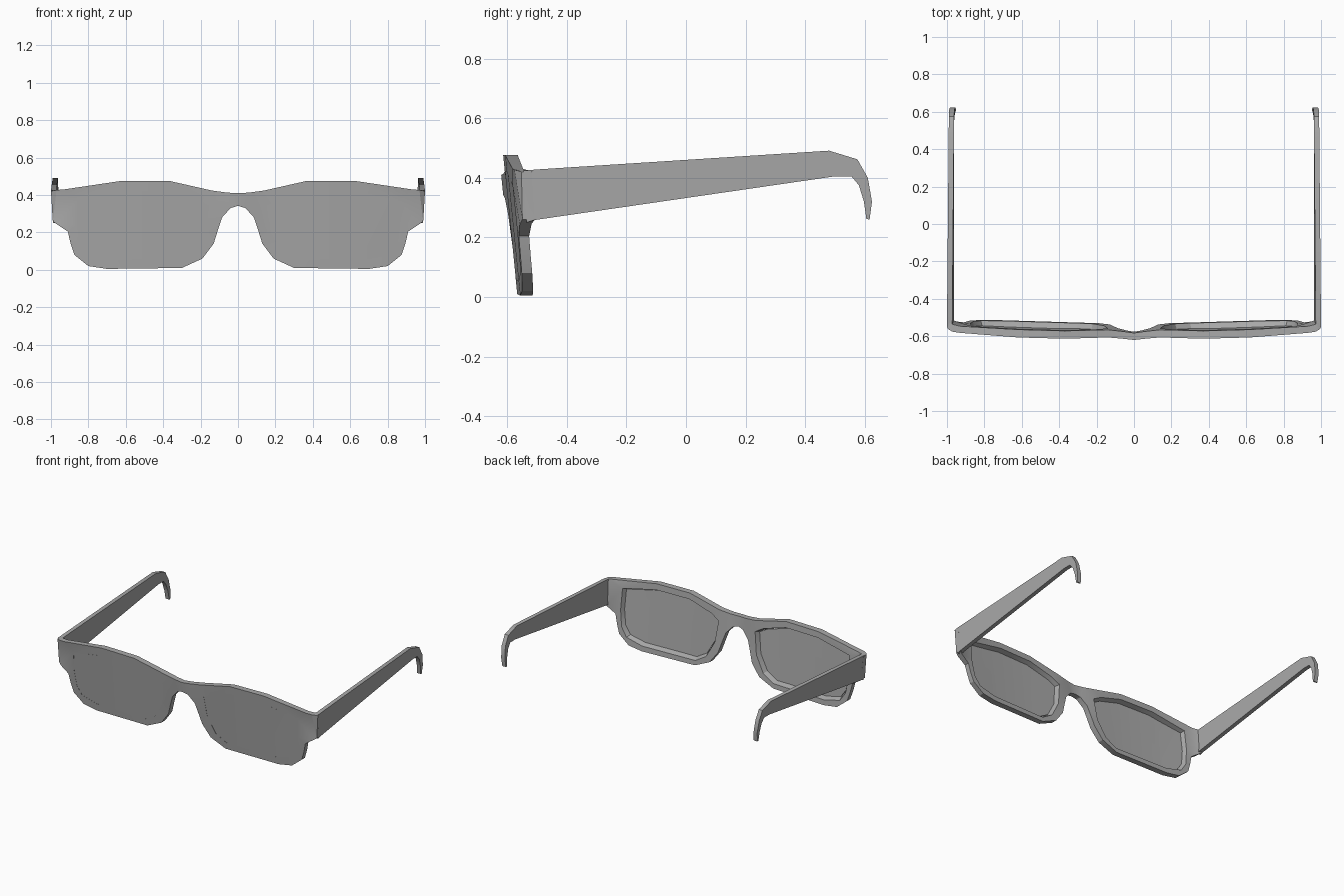
import bpy, bmesh, math
from mathutils import Vector

cube = bpy.data.objects.get("Cube")
if cube:
    bpy.data.objects.remove(cube, do_unlink=True)

# Single matte grey for every part
grey = bpy.data.materials.new("matte_grey")
grey.use_nodes = True
colour = (0.4, 0.4, 0.4, 1)
grey.diffuse_color = colour
grey.node_tree.nodes["Principled BSDF"].inputs["Base Color"].default_value = colour

# Half outlines in x, z
RIM = [(0, .41), (.06, .413), (.14, .424), (.37, .476), (.62, .476), (.93, .43),
       (.97, .427), (.99, .425), (1, .42), (.99, .26), (.97, .245), (.91, .205),
       (.895, .14), (.875, .08), (.8, .02), (.7, .005), (.3, .01), (.19, .06),
       (.13, .14), (.105, .22), (.085, .28), (.04, .33), (0, .342)]
OPENING = [(.14, .35), (.2, .385), (.37, .435), (.62, .435), (.87, .385), (.875, .24),
           (.86, .13), (.82, .07), (.7, .04), (.3, .042), (.22, .09), (.16, .2)]
# Depth curves: x, y
FRONT = [(0, -.624), (.13, -.609), (.4, -.611), (.68, -.602), (.93, -.584),
         (.97, -.578), (.99, -.568), (1, -.555)]
BACK = [(0, -.587), (.13, -.568), (.3, -.571), (.62, -.562), (.9, -.552),
        (.96, -.545), (1, -.52)]


def depth(curve, x, z):
    """Bowed depth at x, leaning back toward the bottom."""
    for (xa, ya), (xb, yb) in zip(curve, curve[1:]):
        if x <= xb + 1e-5:
            return ya + (yb - ya) * (x - xa) / (xb - xa) + .1 * (.45 - z)
    return curve[-1][1] + .1 * (.45 - z)


def add_loop(bm, points):
    verts = [bm.verts.new((x, 0, z)) for x, z in points]
    edges = [bm.edges.new((v, verts[i - 1])) for i, v in enumerate(verts)]
    return verts, edges


def thicken(bm):
    """Extrude the flat sheet; returns the front and back vertices."""
    front = list(bm.verts)
    out = bmesh.ops.extrude_face_region(bm, geom=list(bm.faces), use_keep_orig=True)
    return front, [g for g in out["geom"] if isinstance(g, bmesh.types.BMVert)]


def finish(bm, name):
    bmesh.ops.recalc_face_normals(bm, faces=list(bm.faces))
    # Open the seam on the mirror plane
    seam = [f for f in bm.faces if all(abs(v.co.x) < 1e-5 for v in f.verts)]
    bmesh.ops.delete(bm, geom=seam, context='FACES_ONLY')
    mesh = bpy.data.meshes.new(name)
    bm.to_mesh(mesh)
    bm.free()
    mesh.materials.append(grey)
    obj = bpy.data.objects.new(name, mesh)
    bpy.context.collection.objects.link(obj)
    bpy.ops.object.select_all(action='DESELECT')
    obj.select_set(True)
    bpy.context.view_layer.objects.active = obj
    bpy.ops.object.shade_smooth_by_angle(angle=math.radians(25))
    mirror = obj.modifiers.new("mirror", 'MIRROR')
    mirror.use_clip = True
    return obj


def shrink(x, z):
    """Front edge of the opening, slightly inside the back edge."""
    return .52 + (x - .52) * .96, .235 + (z - .235) * .93


# Front frame with bevelled lens openings
bm = bmesh.new()
_, rim_edges = add_loop(bm, RIM)
_, hole_edges = add_loop(bm, OPENING)
bmesh.ops.triangle_fill(bm, use_beauty=True, edges=rim_edges + hole_edges, normal=Vector((0, -1, 0)))
front, back = thicken(bm)
hole = {(round(x, 4), round(z, 4)) for x, z in OPENING}
for v in front:
    if (round(v.co.x, 4), round(v.co.z, 4)) in hole:
        v.co.x, v.co.z = shrink(v.co.x, v.co.z)
    v.co.y = depth(FRONT, v.co.x, v.co.z)
for v in back:
    v.co.y = depth(BACK, v.co.x, v.co.z)
finish(bm, "front_frame")

# Thin lenses, nearly flush with the frame front
bm = bmesh.new()
verts, _ = add_loop(bm, [shrink(x, z) for x, z in OPENING])
bm.faces.new(verts)
for x in (.27, .4, .54, .68):
    bmesh.ops.bisect_plane(bm, geom=list(bm.verts) + list(bm.edges) + list(bm.faces),
                           plane_co=(x, 0, 0), plane_no=(1, 0, 0))
front, back = thicken(bm)
for group, offset in ((front, .001), (back, .012)):
    for v in group:
        v.co.y = depth(FRONT, v.co.x, v.co.z) + offset
finish(bm, "lenses")

# Tapered temples with hooked ear tips: profile in y, z
TEMPLE = [(-.545, .424), (-.5, .428), (.48, .491), (.575, .462), (.61, .4), (.624, .32),
          (.616, .26), (.605, .262), (.597, .32), (.58, .375), (.555, .405), (.5, .405),
          (-.51, .258), (-.535, .25)]
bm = bmesh.new()
bm.faces.new([bm.verts.new((0, y, z)) for y, z in TEMPLE])
outer, inner = thicken(bm)
for group, start in ((outer, 1.0), (inner, .972)):
    for v in group:
        taper = .009 * (v.co.y + .545)
        v.co.x = start - taper - .06 * max(0, .42 - v.co.z)
finish(bm, "temples")
